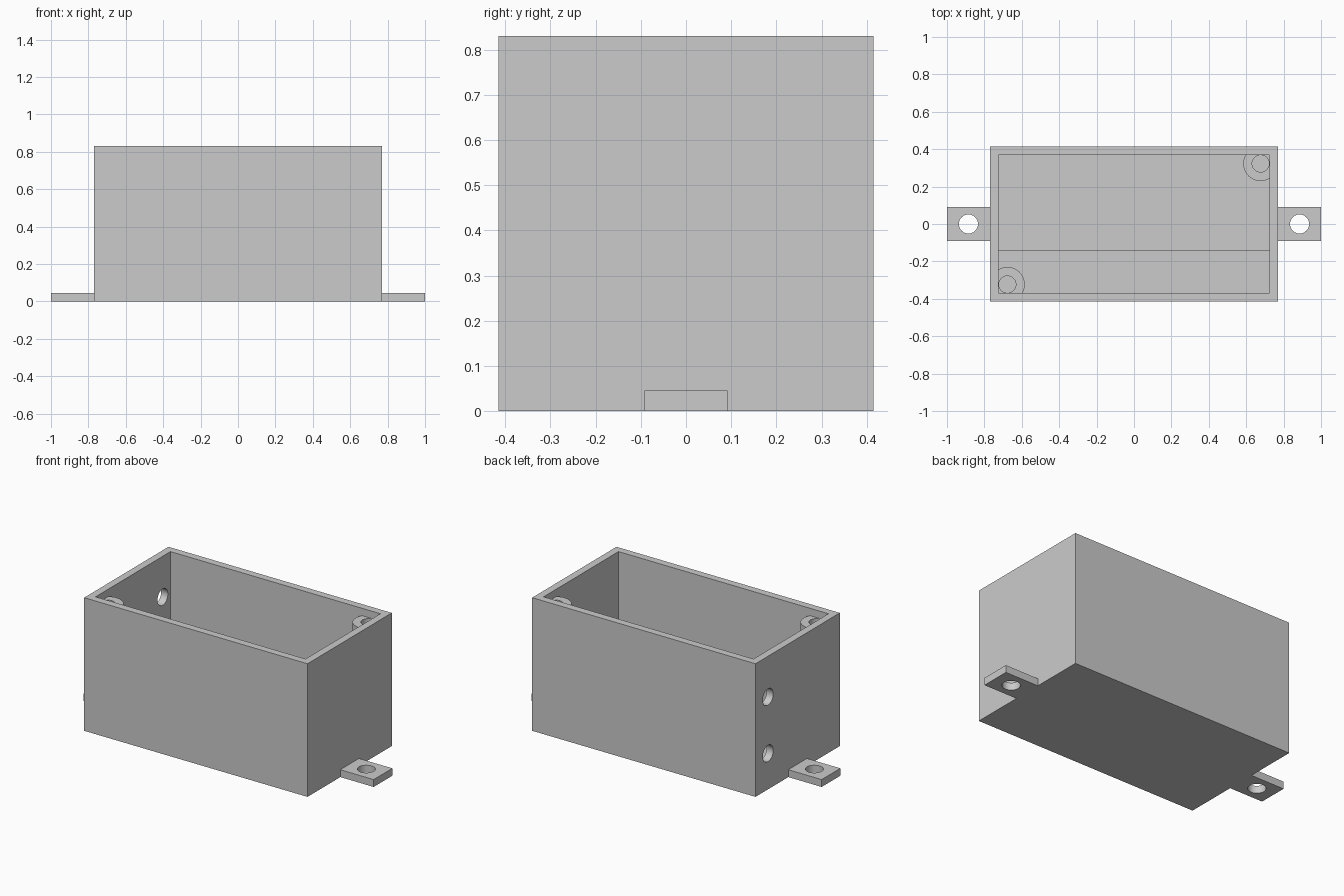
import bpy
from mathutils import Matrix, Vector

cube = bpy.data.objects.get("Cube")
if cube:
    bpy.data.objects.remove(cube, do_unlink=True)

# Dimensions
HX, HY, H = 0.77, 0.415, 0.83
WALL = 0.046
LID_DROP = 0.046
LEDGE_Y, LEDGE_TOP = -0.14, 0.092
TAB_HALF, TAB_HOLE_X = 0.092, 0.885
HOLE_R = 0.051
BOSSES = [(0.677, 0.323), (-0.677, -0.323)]

grey = bpy.data.materials.new("light grey plastic")
grey.use_nodes = True
grey.diffuse_color = (0.6, 0.6, 0.6, 1)
grey.node_tree.nodes["Principled BSDF"].inputs["Base Color"].default_value = (0.6, 0.6, 0.6, 1)


def finish(name):
    obj = bpy.context.object
    obj.name = name
    obj.data.materials.append(grey)
    return obj


def box(name, low, high):
    low, high = Vector(low), Vector(high)
    bpy.ops.mesh.primitive_cube_add(size=1)
    obj = finish(name)
    obj.data.transform(Matrix.Translation((low + high) / 2) @ Matrix.Diagonal((high - low).to_4d()))
    return obj


def cylinder(name, radius, length, centre, axis="Z"):
    bpy.ops.mesh.primitive_cylinder_add(vertices=48, radius=radius, depth=length)
    obj = finish(name)
    turn = Matrix.Rotation(1.5707963, 4, "Y") if axis == "X" else Matrix()
    obj.data.transform(Matrix.Translation(centre) @ turn)
    return obj


def cut(target, cutter):
    mod = target.modifiers.new("cut", "BOOLEAN")
    mod.operation = "DIFFERENCE"
    mod.solver = "EXACT"
    mod.object = cutter
    bpy.context.view_layer.objects.active = target
    bpy.ops.object.modifier_apply(modifier=mod.name)
    bpy.data.objects.remove(cutter, do_unlink=True)


def smooth(obj):
    bpy.ops.object.select_all(action="DESELECT")
    obj.select_set(True)
    bpy.context.view_layer.objects.active = obj
    bpy.ops.object.shade_smooth_by_angle(angle=0.5)


# Cavity cutter, shaped around the floor ledge and the two corner bosses
ix, iy = HX - WALL, HY - WALL
cavity = box("cavity", (-ix, -iy, WALL), (ix, iy, H + 0.1))
cut(cavity, box("ledge", (-1, -1, -0.1), (1, LEDGE_Y, LEDGE_TOP)))
boss_top = H - LID_DROP
for x, y in BOSSES:
    cut(cavity, cylinder("boss", 0.093, boss_top + 0.1, (x, y, boss_top / 2 - 0.05)))

# Open box with hollow interior
body = box("box_body", (-HX, -HY, 0), (HX, HY, H))
cut(body, cavity)

# Screw holes in the bosses
for x, y in BOSSES:
    depth = boss_top - LEDGE_TOP
    cut(body, cylinder("drill", 0.0455, depth + 0.02, (x, y, LEDGE_TOP + depth / 2 + 0.01)))

# Two cable holes through one end wall
for z in (0.224, 0.576):
    cut(body, cylinder("drill", HOLE_R, 0.2, (-HX, 0.292, z), "X"))
smooth(body)

# Mounting tabs at both ends
for side, name in ((1, "left_mounting_tab"), (-1, "right_mounting_tab")):
    xs = sorted((side * HX, side * 1.0))
    tab = box(name, (xs[0], -TAB_HALF, 0), (xs[1], TAB_HALF, WALL))
    cut(tab, cylinder("drill", HOLE_R, 0.3, (side * TAB_HOLE_X, 0, 0)))
    smooth(tab)
